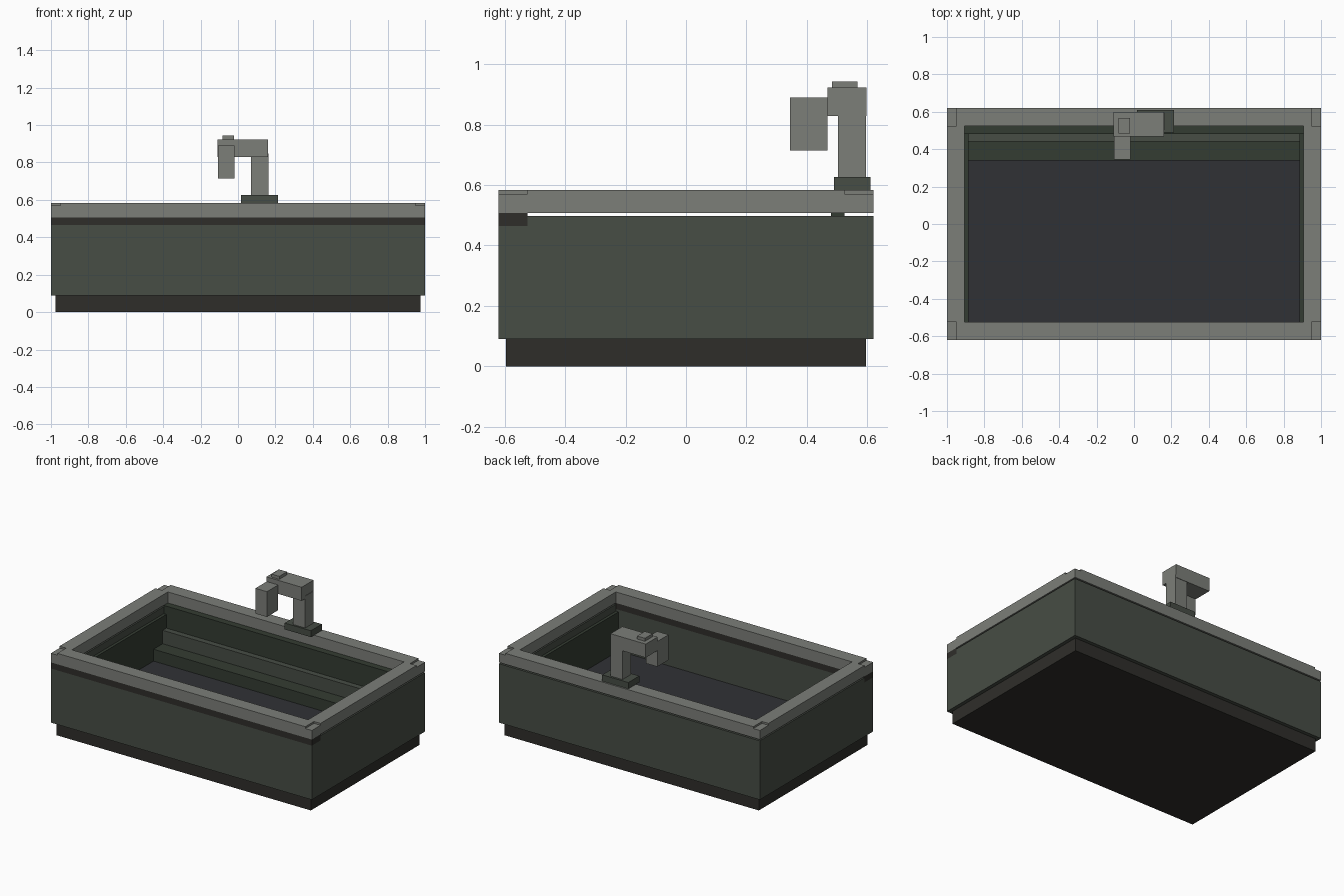
import bpy, bmesh

if "Cube" in bpy.data.objects:
    bpy.data.objects.remove(bpy.data.objects["Cube"])

def material(name, rgb):
    m = bpy.data.materials.new(name)
    m.diffuse_color = (*rgb, 1)
    m.use_nodes = True
    m.node_tree.nodes["Principled BSDF"].inputs["Base Color"].default_value = m.diffuse_color
    return m

STONE = material("light_stone", (0.20, 0.21, 0.19))
BODY = material("body_green_grey", (0.063, 0.074, 0.059))
DARK = material("dark_trim", (0.028, 0.027, 0.023))
LINER = material("liner_green", (0.034, 0.045, 0.032))
FLOOR = material("floor_slate", (0.03, 0.031, 0.036))

def box(name, x, y, z, mat):
    """Box spanning the given (min, max) ranges."""
    bm = bmesh.new()
    bmesh.ops.create_cube(bm, size=1)
    for v in bm.verts:
        v.co = [r[0] if c < 0 else r[1] for c, r in zip(v.co, (x, y, z))]
    me = bpy.data.meshes.new(name)
    bm.to_mesh(me)
    bm.free()
    me.materials.append(mat)
    ob = bpy.data.objects.new(name, me)
    bpy.context.collection.objects.link(ob)
    return ob

def pair_x(name, x, y, z, mat):
    """The same box on the right and mirrored on the left."""
    box(name + "_right", x, y, z, mat)
    box(name + "_left", (-x[1], -x[0]), y, z, mat)

# Recessed plinth and raised basin floor
box("plinth", (-.975, .975), (-.595, .595), (0, .09), DARK)
box("basin_floor", (-.905, .905), (-.525, .525), (.09, .18), FLOOR)

# Outer walls, with a thin shadow gap below the rim at the sides and back
box("front_wall", (-1, 1), (-.62, -.525), (.09, .465), BODY)
box("front_trim", (-1, 1), (-.62, -.525), (.465, .507), DARK)
box("back_wall", (-.905, .905), (.525, .62), (.09, .498), BODY)
pair_x("side_wall", (.905, 1), (-.525, .62), (.09, .498), BODY)

# Inner liners and the two back steps
box("back_liner", (-.905, .905), (.48, .525), (.18, .507), LINER)
pair_x("side_liner", (.885, .905), (-.525, .48), (.18, .45), LINER)
box("upper_step", (-.885, .885), (.44, .48), (.18, .355), BODY)
box("lower_step", (-.885, .885), (.34, .44), (.18, .262), LINER)

# Rim with lowered corner notches
for side, y in (("front", (-.62, -.525)), ("back", (.525, .62))):
    box(side + "_rim", (-.95, .95), y, (.507, .583), STONE)
    pair_x(side + "_rim_corner", (.95, 1), y, (.507, .57), STONE)
pair_x("side_rim", (.905, 1), (-.525, .525), (.507, .583), STONE)

# Tap
box("tap_base", (.015, .215), (.49, .61), (.583, .627), BODY)
box("tap_column", (.07, .163), (.503, .595), (.627, .848), STONE)
box("tap_arm", (-.11, .16), (.468, .598), (.828, .922), STONE)
box("tap_spout", (-.108, -.02), (.345, .468), (.715, .89), STONE)
box("tap_button", (-.082, -.022), (.483, .567), (.922, .943), STONE)
